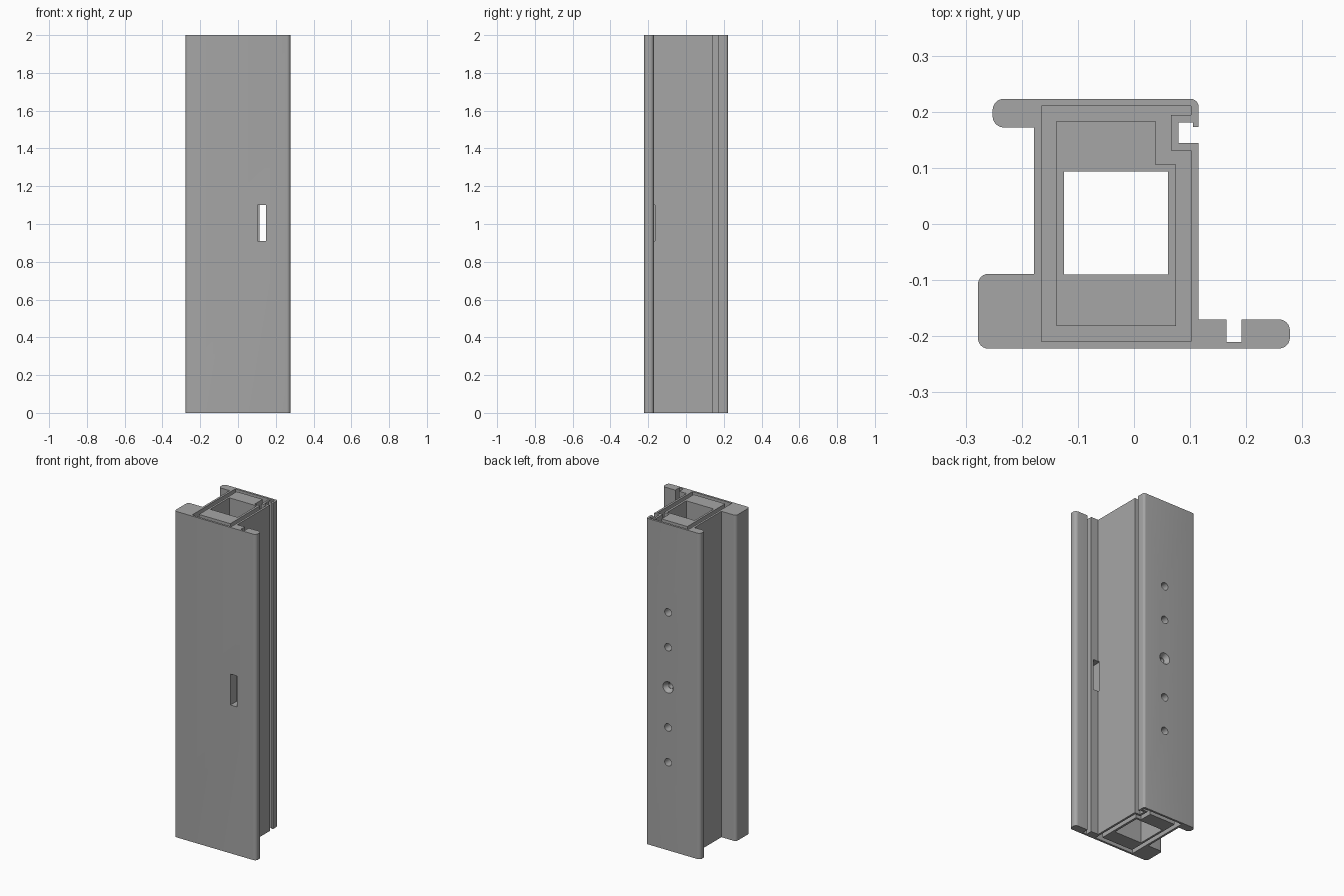
import bpy
import bmesh
import math
from mathutils import Vector, Matrix

cube = bpy.data.objects.get("Cube")
if cube:
    bpy.data.objects.remove(cube, do_unlink=True)

HEIGHT = 2.0
grey = bpy.data.materials.new("plain grey")
grey.use_nodes = True
colour = (0.38, 0.38, 0.38, 1)
grey.diffuse_color = colour
grey.node_tree.nodes["Principled BSDF"].inputs["Base Color"].default_value = colour


def add_object(name, bm):
    bmesh.ops.recalc_face_normals(bm, faces=bm.faces)
    mesh = bpy.data.meshes.new(name)
    bm.to_mesh(mesh)
    bm.free()
    mesh.materials.append(grey)
    obj = bpy.data.objects.new(name, mesh)
    bpy.context.collection.objects.link(obj)
    return obj


def rounded(points, steps=6):
    """Turn (x, y, radius) corners into an outline with filleted corners."""
    outline = []
    for i, (x, y, r) in enumerate(points):
        p = Vector((x, y))
        if not r:
            outline.append(p)
            continue
        a = (Vector(points[i - 1][:2]) - p).normalized()
        b = (Vector(points[(i + 1) % len(points)][:2]) - p).normalized()
        centre = p + (a + b) * r
        for k in range(steps + 1):
            t = k / steps * math.pi / 2
            outline.append(centre - b * r * math.cos(t) - a * r * math.sin(t))
    return outline


def prism(name, outline, low, high):
    bm = bmesh.new()
    face = bm.faces.new([bm.verts.new((p[0], p[1], low)) for p in outline])
    ext = bmesh.ops.extrude_face_region(bm, geom=[face])
    top = [g for g in ext["geom"] if isinstance(g, bmesh.types.BMVert)]
    bmesh.ops.translate(bm, verts=top, vec=(0, 0, high - low))
    return add_object(name, bm)


def box(name, x0, x1, y0, y1, z0, z1):
    return prism(name, [(x0, y0), (x1, y0), (x1, y1), (x0, y1)], z0, z1)


def drill(name, x, y_out, depth, z, r_out, r_in):
    """Round cutter running inward from the back face."""
    bm = bmesh.new()
    bmesh.ops.create_cone(bm, cap_ends=True, segments=32, radius1=r_in,
                          radius2=r_out, depth=depth)
    turn = Matrix.Rotation(-math.pi / 2, 4, "X")
    bm.transform(Matrix.Translation((x, y_out - depth / 2, z)) @ turn)
    return add_object(name, bm)


def cut(target, cutter):
    cutter.hide_render = True
    mod = target.modifiers.new("cut", "BOOLEAN")
    mod.operation = "DIFFERENCE"
    mod.solver = "EXACT"
    mod.object = cutter
    bpy.context.view_layer.objects.active = target
    bpy.ops.object.modifier_apply(modifier=mod.name)
    bpy.data.objects.remove(cutter, do_unlink=True)


# Frame section: body, two flanges, front block, seal grooves
section = [
    (-0.278, -0.222, 0.018), (0.278, -0.222, 0.02), (0.278, -0.17, 0.02),
    (0.192, -0.17, 0), (0.192, -0.21, 0), (0.165, -0.21, 0), (0.165, -0.17, 0),
    (0.115, -0.17, 0), (0.115, 0.144, 0), (0.079, 0.144, 0), (0.079, 0.181, 0),
    (0.105, 0.181, 0), (0.105, 0.173, 0), (0.115, 0.173, 0),
    (0.115, 0.223, 0.014), (-0.252, 0.223, 0.02), (-0.252, 0.172, 0.02),
    (-0.178, 0.172, 0), (-0.178, -0.089, 0), (-0.278, -0.089, 0.018),
]
frame = prism("frame_profile", rounded(section), 0, HEIGHT)

# Ring groove between shell and core at both ends
ring_outer = [(-0.165, -0.209), (0.102, -0.209), (0.102, 0.131), (0.066, 0.131),
              (0.066, 0.194), (0.102, 0.194), (0.102, 0.21), (-0.165, 0.21)]
ring_inner = [(-0.138, -0.182), (0.075, -0.182), (0.075, 0.106),
              (0.038, 0.106), (0.038, 0.184), (-0.138, 0.184)]
DEPTH = 0.05
for end in (0, HEIGHT):
    ring = prism("ring_cutter", ring_outer, end - DEPTH, end + DEPTH)
    cut(ring, prism("ring_core", ring_inner, end - 2 * DEPTH, end + 2 * DEPTH))
    cut(frame, ring)

# Square channel along the whole length
cut(frame, box("channel_cutter", -0.125, 0.061, -0.09, 0.094, -0.1, HEIGHT + 0.1))

# Slot through the front flange
cut(frame, box("slot_cutter", 0.104, 0.148, -0.3, -0.164, 0.91, 1.1))

# Fixing holes in the back, with a countersunk one in the middle
HOLE_X = -0.034
for dz in (-0.46, -0.246, 0.246, 0.46):
    cut(frame, drill("hole_cutter", HOLE_X, 0.24, 0.08, 1 + dz, 0.023, 0.023))
cut(frame, drill("countersink_cutter", HOLE_X, 0.225, 0.03, 1, 0.036, 0.018))
cut(frame, drill("centre_hole_cutter", HOLE_X, 0.24, 0.09, 1, 0.016, 0.016))

# Smooth rounded edges, crisp corners
bpy.ops.object.select_all(action="DESELECT")
frame.select_set(True)
bpy.context.view_layer.objects.active = frame
bpy.ops.object.shade_smooth_by_angle(angle=math.radians(30))
